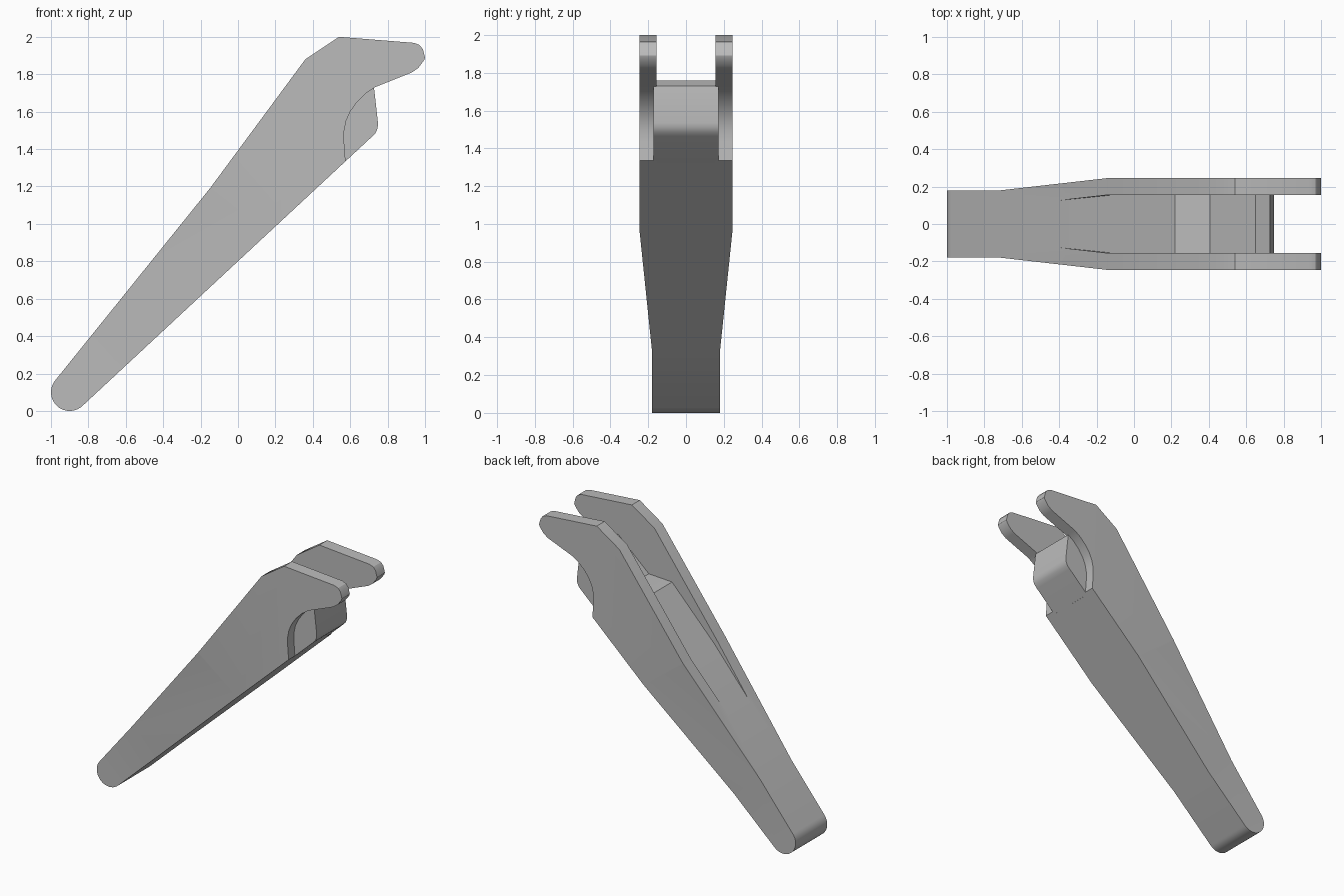
import bpy, bmesh
from math import cos, sin, radians
from mathutils import Vector

if "Cube" in bpy.data.objects:
    bpy.data.objects.remove(bpy.data.objects["Cube"])

grey = bpy.data.materials.new("plain grey")
grey.use_nodes = True
colour = (0.5, 0.5, 0.5, 1)
grey.diffuse_color = colour
grey.node_tree.nodes["Principled BSDF"].inputs["Base Color"].default_value = colour

# The handle widens between two stations along its slanted length
AXIS = Vector((0.61, 0, 0.79)).normalized()
NARROW_END, WIDE_START = -0.05, 0.858


def half_width(co):
    f = (co.dot(AXIS) - NARROW_END) / (WIDE_START - NARROW_END)
    return 0.18 + 0.065 * min(max(f, 0), 1)


def slab(name, profile, width):
    """Extrude an xz profile both ways; width(co) gives the half depth."""
    bm = bmesh.new()
    face = bm.faces.new([bm.verts.new((x, -1, z)) for x, z in profile])
    ext = bmesh.ops.extrude_face_region(bm, geom=[face])
    for v in ext["geom"]:
        if isinstance(v, bmesh.types.BMVert):
            v.co.y = 1
    for station in (NARROW_END, WIDE_START):
        bmesh.ops.bisect_plane(bm, geom=bm.verts[:] + bm.edges[:] + bm.faces[:],
                               plane_co=AXIS * station, plane_no=AXIS)
    for v in bm.verts:
        v.co.y *= width(v.co)
    bmesh.ops.recalc_face_normals(bm, faces=bm.faces[:])
    mesh = bpy.data.meshes.new(name)
    bm.to_mesh(mesh)
    bm.free()
    mesh.materials.append(grey)
    obj = bpy.data.objects.new(name, mesh)
    bpy.context.collection.objects.link(obj)
    return obj


def select_only(obj):
    bpy.ops.object.select_all(action='DESELECT')
    obj.select_set(True)
    bpy.context.view_layer.objects.active = obj


# Handle outline: round foot, underside, hooked head, long upper edge
foot = [(-0.9 + 0.1 * cos(radians(a)), 0.1 + 0.1 * sin(radians(a)))
        for a in [141 + 172 * i / 20 for i in range(21)]]
underside = [(0.575, 1.335), (0.567, 1.44), (0.567, 1.495), (0.578, 1.55),
             (0.6, 1.6), (0.635, 1.65), (0.68, 1.695), (0.73, 1.73)]
hook = [(0.93, 1.81), (0.965, 1.835), (0.995, 1.875), (1.0, 1.89),
        (0.988, 1.935), (0.97, 1.957), (0.94, 1.968), (0.54, 2.0)]
upper_edge = [(0.36, 1.88), (-0.15, 1.19)]
handle = slab("forked_handle", foot + underside + hook + upper_edge, half_width)

# Slot that splits the upper part into two arms
slot = slab("slot_cutter",
            [(-0.42, 0.857), (0.22, 1.53), (0.405, 1.54), (0.56, 1.54),
             (0.56, 1.3), (1.2, 1.3), (1.2, 2.2), (0.2, 2.2), (-0.6, 1.1), (-0.5, 0.857)],
            lambda co: half_width(co) - 0.09)
slot.hide_render = True
cut = handle.modifiers.new("slot", 'BOOLEAN')
cut.operation = 'DIFFERENCE'
cut.solver = 'EXACT'
cut.object = slot
select_only(handle)
bpy.ops.object.modifier_apply(modifier=cut.name)
bpy.data.objects.remove(slot)

# Blunt nose between the arms
nose = slab("nose_block",
            [(0.405, 1.54), (0.45, 1.3), (0.5, 1.267), (0.575, 1.335), (0.715, 1.465),
             (0.735, 1.485), (0.746, 1.51), (0.749, 1.535), (0.727, 1.73), (0.65, 1.76)],
            lambda co: 0.173)

for part in (handle, nose):
    select_only(part)
    bpy.ops.object.shade_smooth_by_angle(angle=radians(30))
